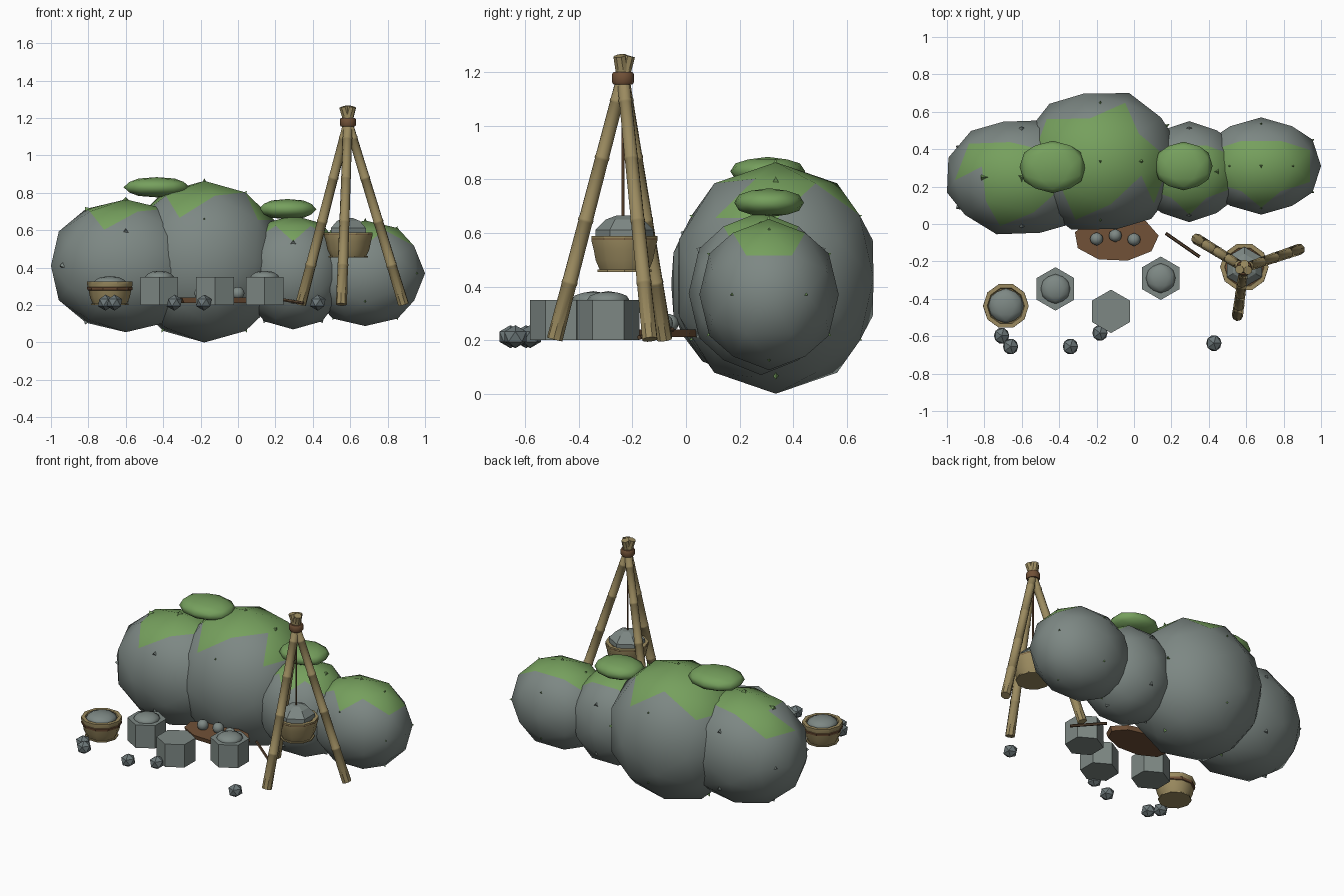
import bpy, bmesh, math
from mathutils import Vector, Matrix

if "Cube" in bpy.data.objects:
    bpy.data.objects.remove(bpy.data.objects["Cube"])


def material(name, rgb):
    m = bpy.data.materials.new(name)
    m.diffuse_color = (*rgb, 1)
    m.use_nodes = True
    m.node_tree.nodes["Principled BSDF"].inputs["Base Color"].default_value = m.diffuse_color
    return m


GREY = material("stone grey", (0.205, 0.245, 0.23))
DARK = material("pebble grey", (0.15, 0.185, 0.19))
MOSS = material("moss green", (0.18, 0.35, 0.11))
TAN = material("bamboo tan", (0.325, 0.255, 0.115))
BROWN = material("rope brown", (0.165, 0.082, 0.038))
BARK = material("stick brown", (0.11, 0.065, 0.035))


def finish(name, bm, mats, smooth=None):
    me = bpy.data.meshes.new(name)
    bm.normal_update()
    bm.to_mesh(me)
    bm.free()
    for m in mats:
        me.materials.append(m)
    ob = bpy.data.objects.new(name, me)
    bpy.context.collection.objects.link(ob)
    if smooth:
        bpy.ops.object.select_all(action='DESELECT')
        ob.select_set(True)
        bpy.context.view_layer.objects.active = ob
        bpy.ops.object.shade_smooth_by_angle(angle=math.radians(smooth))
    return ob


# Unit icosahedron corners and edge midpoints, edges facing the axes
G = (1 + 5 ** 0.5) / 2
CORNERS = []
for a in (-1, 1):
    for b in (-G, G):
        CORNERS += [Vector(v).normalized() for v in ((a, 0, b), (0, b, a), (b, a, 0))]
MIDS = [(p + q).normalized() for i, p in enumerate(CORNERS)
        for q in CORNERS[:i] if p.dot(q) > 0.4]


def round_rock(name, loc, rad, mats, gaps=None, spike=0, spike_mat=0, fine=True, smooth=60,
               turn=0, tilt=0, box=1.0):
    bm = bmesh.new()
    for p in CORNERS + (MIDS if fine else []):
        bm.verts.new(p)
    bmesh.ops.convex_hull(bm, input=bm.verts[:])
    # moss on the upward faces, left out in the gap directions
    if gaps is not None:
        for f in bm.faces:
            c = f.calc_center_median().normalized()
            az = math.degrees(math.atan2(c.y, c.x))
            bare = c.z < 0.8 and any(abs(az - g) < 15 for g in gaps)
            f.material_index = int(c.z > 0.65 and not bare)
    # turn, make slightly boxy, then fit to the radii
    rot = Matrix.Rotation(math.radians(turn), 3, 'Z') @ Matrix.Rotation(math.radians(tilt), 3, 'Y')
    for v in bm.verts:
        v.co = Vector(math.copysign(abs(c) ** box, c) for c in rot @ v.co)
    top = [max(v.co[k] for v in bm.verts) for k in range(3)]
    for v in bm.verts:
        v.co = Vector(v.co[k] / top[k] * rad[k] + loc[k] for k in range(3))
    # small thorns at the corners
    if spike:
        for p in CORNERS + [Vector((0, 0, 1))]:
            pos = Vector(p[k] * rad[k] + loc[k] for k in range(3))
            m = Matrix.Translation(pos) @ p.to_track_quat('Z', 'Y').to_matrix().to_4x4()
            r = bmesh.ops.create_cone(bm, cap_ends=True, segments=3, radius1=spike,
                                      radius2=0, depth=0.028, matrix=m)
            for f in {f for v in r['verts'] for f in v.link_faces}:
                f.material_index = 1 if p.z > 0.8 else spike_mat
    return finish(name, bm, mats, smooth)


def lathe(name, profile, n, mat, matrix, smooth=None, turn=0.0):
    bm = bmesh.new()
    rings = []
    for r, z in profile:
        rings.append([bm.verts.new(matrix @ Vector((r * math.cos(turn + math.tau * i / n),
                                                    r * math.sin(turn + math.tau * i / n), z)))
                      for i in range(n)])
    for lo, hi in zip(rings, rings[1:]):
        for i in range(n):
            j = (i + 1) % n
            bm.faces.new((lo[i], lo[j], hi[j], hi[i]))
    bm.faces.new(rings[0][::-1])
    bm.faces.new(rings[-1])
    return finish(name, bm, [mat], smooth)


def at(x, y, z=0):
    return Matrix.Translation((x, y, z))


def rod(name, a, b, profile, n, mat):
    # profile heights run 0..1 along the line from a to b
    a, b = Vector(a), Vector(b)
    d = b - a
    m = Matrix.Translation(a) @ d.to_track_quat('Z', 'Y').to_matrix().to_4x4()
    return lathe(name, [(r, t * d.length) for r, t in profile], n, mat, m, 40)


# Four big mossy boulders
for name, loc, rad, gaps, spike, sm, turn in (
        ("boulder_left", (-0.6, 0.25, 0.41), (0.4, 0.305, 0.355), (90, -26, -154), 0.03, 0, -18),
        ("boulder_main", (-0.18, 0.335, 0.432), (0.42, 0.365, 0.432), (-26,), 0.016, 1, -20),
        ("boulder_middle", (0.295, 0.28, 0.375), (0.285, 0.27, 0.305), (90,), 0.03, 0, 0),
        ("boulder_right", (0.68, 0.31, 0.37), (0.32, 0.26, 0.282), (90,), 0.016, 1, 0)):
    round_rock(name, loc, rad, [GREY, MOSS], gaps, spike, sm, turn=turn, box=0.95)

# Moss cushions
round_rock("moss_cushion_left", (-0.435, 0.305, 0.83), (0.177, 0.14, 0.054), [MOSS], box=0.93)
round_rock("moss_cushion_right", (0.265, 0.31, 0.713), (0.155, 0.13, 0.054), [MOSS], box=0.93)

# Hexagonal stone seats, two with rounded tops
for i, (x, y, dome) in enumerate(((-0.42, -0.347, 1), (-0.123, -0.467, 0), (0.143, -0.29, 1))):
    lathe(f"hex_stone_{i}", [(0.116, 0.2), (0.116, 0.35)], 6, GREY, at(x, y), None, math.pi / 6)
    if dome:
        round_rock(f"hex_stone_dome_{i}", (x, y, 0.348), (0.08, 0.08, 0.035), [GREY])

# Tubs with brown hoops and a stone inside
for name, x, y, z, s, h in (("ground_tub", -0.685, -0.438, 0.2, 1.0, 0.078),
                            ("hanging_tub", 0.59, -0.23, 0.455, 1.06, 0.1)):
    m = at(x, y, z) @ Matrix.Scale(s, 4)
    lathe(name, [(0.09, 0.005), (0.106, 0.04), (0.114, 0.08), (0.122, 0.11), (0.122, 0.126),
                 (0.1, 0.126), (0.095, 0.11)], 10, TAN, m, 35)
    lathe(name + "_base", [(0.1, 0.0), (0.1, 0.008)], 10, TAN, m)
    lathe(name + "_hoop", [(0.114, h), (0.12, h + 0.003), (0.1225, h + 0.017), (0.118, h + 0.02)],
          10, BROWN, m)
round_rock("ground_tub_stone", (-0.685, -0.438, 0.315), (0.094, 0.094, 0.04), [GREY])
lathe("hanging_tub_stone", [(0.108, 0.57), (0.108, 0.612), (0.07, 0.65), (0.03, 0.665)], 6, GREY,
      at(0.59, -0.23), None, math.pi / 6)

# Bamboo tripod with knuckle rings
apex = Vector((0.588, -0.235, 1.18))
pole = [(0.030, 0)]
for t in (0.2, 0.42, 0.64, 0.84):
    r = 0.029 - 0.005 * t
    pole += [(r, t - 0.007), (r + 0.002, t - 0.004), (r + 0.002, t + 0.004), (r, t + 0.007)]
pole += [(0.024, 1)]
for i, foot in enumerate(((0.335, -0.08, 0.203), (0.885, -0.135, 0.203), (0.553, -0.49, 0.203))):
    foot = Vector(foot)
    rod(f"tripod_pole_{i}", foot, foot + (apex - foot) * 1.083, pole, 8, TAN)
lathe("tripod_lashing", [(0.038, 1.155), (0.043, 1.163), (0.043, 1.192), (0.038, 1.2)], 10, BROWN,
      at(apex.x, apex.y), 40)
rod("hanging_rope", (0.588, -0.235, 0.64), (0.588, -0.235, 1.17), [(0.006, 0), (0.006, 1)], 6, BROWN)

# Wooden platter with pebbles and a stick beside it
lathe("platter", [(0.215, 0.212), (0.228, 0.24)], 9, BROWN,
      at(-0.095, -0.075) @ Matrix.Diagonal((1, 0.55, 1, 1)), None, 0.1)
for i, (x, y) in enumerate(((-0.2, -0.08), (-0.1, -0.062), (0.0, -0.083))):
    round_rock(f"platter_pebble_{i}", (x, y, 0.263), (0.035, 0.035, 0.035), [GREY])
rod("stick", (0.17, -0.05, 0.24), (0.35, -0.175, 0.21), [(0.009, 0), (0.009, 1)], 6, BARK)

# Loose pebbles at the front
for i, (x, y) in enumerate(((-0.708, -0.597), (-0.66, -0.655), (-0.34, -0.655),
                            (-0.182, -0.582), (0.427, -0.637))):
    round_rock(f"loose_pebble_{i}", (x, y, 0.213), (0.041, 0.041, 0.043), [DARK],
               fine=False, smooth=None, tilt=31.7)
